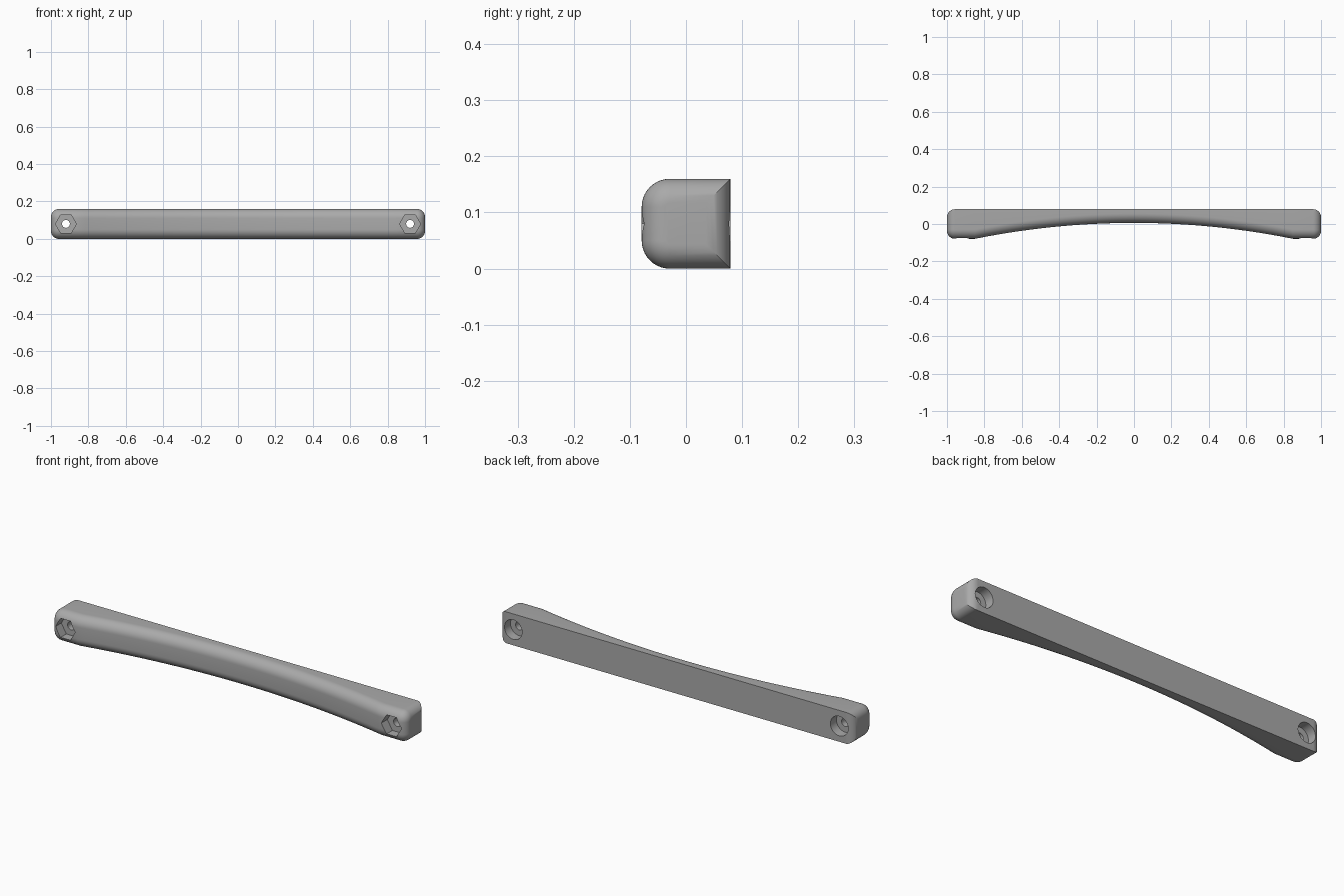
import bpy, bmesh
from math import sin, cos, pi, sqrt
from mathutils import Matrix

cube = bpy.data.objects.get("Cube")
if cube:
    bpy.data.objects.remove(cube, do_unlink=True)

HALF = 0.08          # half height and half depth
END_R = 0.043        # rounding of the bar ends
FRONT_R = 0.05       # rounding of the long front edges
HOLE_X = 0.92
ARC = 10             # segments per rounded edge

grey = bpy.data.materials.new("grey plastic")
grey.use_nodes = True
colour = (0.4, 0.4, 0.4, 1)
grey.diffuse_color = colour
grey.node_tree.nodes["Principled BSDF"].inputs["Base Color"].default_value = colour


def make_object(name, bm):
    bmesh.ops.recalc_face_normals(bm, faces=bm.faces)
    mesh = bpy.data.meshes.new(name)
    bm.to_mesh(mesh)
    bm.free()
    mesh.materials.append(grey)
    obj = bpy.data.objects.new(name, mesh)
    bpy.context.collection.objects.link(obj)
    return obj


def front_y(x):
    """Concave grip between two flat ends."""
    return max(-0.079, 0.006 - 0.085 * (x / 0.85) ** 2)


def section(x):
    """Cross-section: square at the back, rounded at the front, shrinking at the ends."""
    t = min(1 - abs(x), END_R)
    inset = END_R - sqrt(max(0, END_R ** 2 - (END_R - t) ** 2))
    h, back, front = HALF - inset, 0.079 - inset, front_y(x) + inset
    r = max(FRONT_R - inset, 0.006)
    pts = [(back, -h), (back, h)]
    for side in (1, -1):
        for i in range(ARC + 1):
            a = pi / 2 * (i if side > 0 else ARC - i) / ARC
            pts.append((front + r - r * sin(a), side * (h - r + r * cos(a))))
    return [(x, y, HALF + z) for y, z in pts]


# Handle body: lofted along x
ends = [1 - END_R + END_R * sin(pi / 2 * i / ARC) for i in range(ARC + 1)]
middle = [0.85 * i / 24 for i in range(-24, 25)]
stations = [-x for x in reversed(ends)] + middle + ends
bm = bmesh.new()
rings = [[bm.verts.new(p) for p in section(x)] for x in stations]
for a, b in zip(rings, rings[1:]):
    for i in range(len(a)):
        j = (i + 1) % len(a)
        bm.faces.new((a[i], a[j], b[j], b[i]))
bm.faces.new(rings[0])
bm.faces.new(rings[-1])
handle = make_object("handle_bar", bm)


def cut(name, x, y0, y1, radius, sides):
    """Cut a hole along y; a six-sided hole has points left and right."""
    bm = bmesh.new()
    place = Matrix.Translation((x, (y0 + y1) / 2, HALF)) @ Matrix.Rotation(pi / 2, 4, "X")
    if sides == 6:
        place = place @ Matrix.Rotation(pi / 2, 4, "Z")
    bmesh.ops.create_cone(bm, cap_ends=True, segments=sides, radius1=radius,
                          radius2=radius, depth=y1 - y0, matrix=place)
    if sides == 6 and max(v.co.x for v in bm.verts) - x < radius * 0.95:
        bmesh.ops.rotate(bm, verts=bm.verts, cent=(x, 0, HALF),
                         matrix=Matrix.Rotation(pi / 6, 3, "Y"))
    cutter = make_object(name, bm)
    cutter.hide_render = True
    mod = handle.modifiers.new(name, "BOOLEAN")
    mod.operation = "DIFFERENCE"
    mod.solver = "EXACT"
    mod.object = cutter
    bpy.ops.object.modifier_apply(modifier=mod.name)
    bpy.data.objects.remove(cutter, do_unlink=True)


bpy.context.view_layer.objects.active = handle
handle.select_set(True)

# Hexagonal nut pocket in front, round recess behind, narrow bolt hole through
for x in (-HOLE_X, HOLE_X):
    cut("nut_pocket", x, -0.2, -0.03, 0.056, 6)
    cut("back_recess", x, 0.03, 0.2, 0.05, 32)
    cut("bolt_hole", x, -0.1, 0.1, 0.021, 24)

bpy.ops.object.shade_smooth_by_angle(angle=pi / 6)
